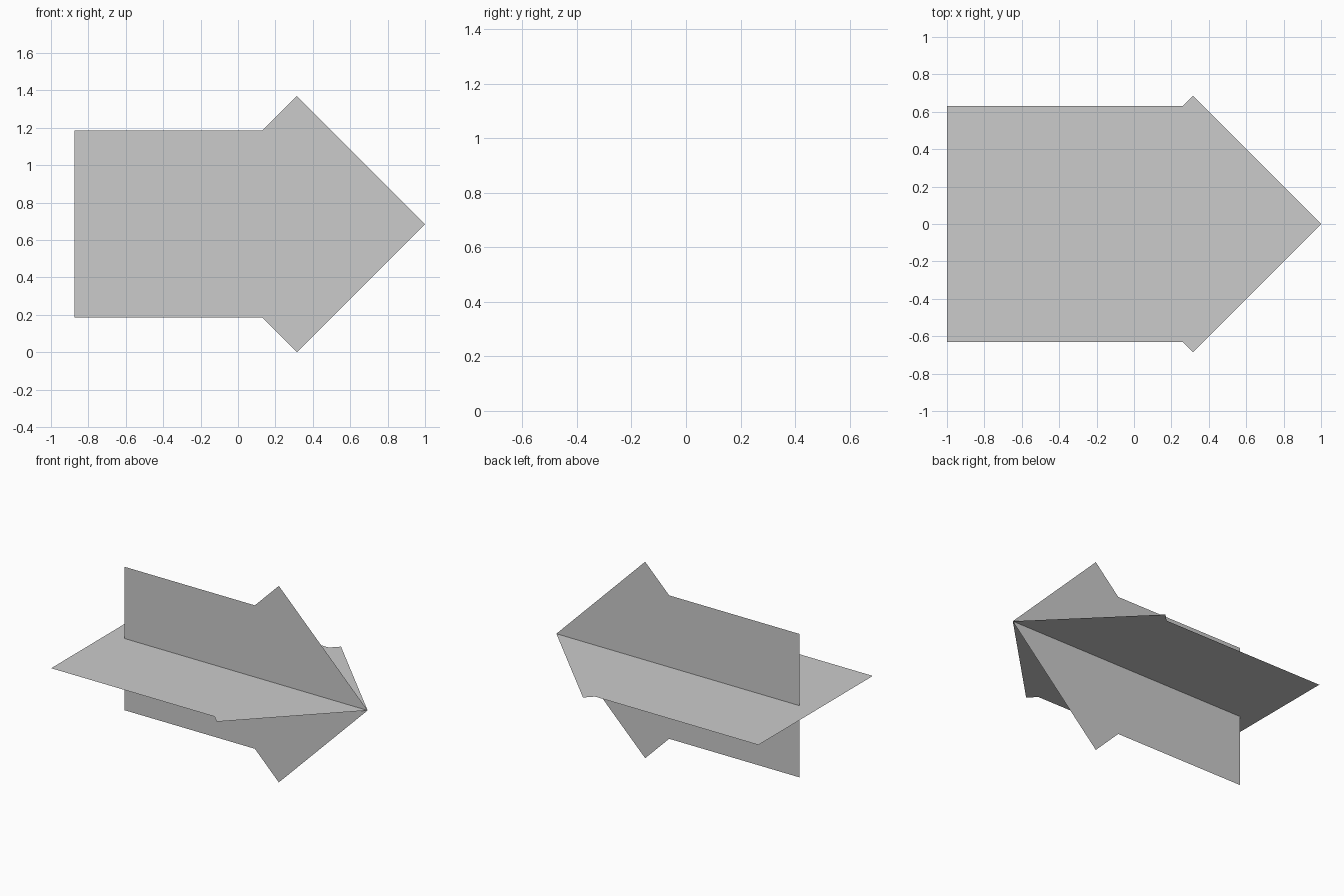
import bpy
import bmesh

if "Cube" in bpy.data.objects:
    bpy.data.objects.remove(bpy.data.objects["Cube"])

CENTRE_Z = 0.685   # height of the shared axis
TIP_X = 1.0        # point of the arrow
HEAD = 0.685       # half width of the 45 degree head


def arrow_sheet(name, back_x, half, to_3d):
    """Flat arrow-shaped sheet; to_3d places (along, across) in space."""
    barb_x = TIP_X - HEAD
    notch_x = barb_x - (HEAD - half)
    side = [(back_x, half), (notch_x, half), (barb_x, HEAD)]
    outline = side + [(TIP_X, 0)] + [(u, -v) for u, v in reversed(side)]
    bm = bmesh.new()
    bm.faces.new([bm.verts.new(to_3d(u, v)) for u, v in outline])
    # split along the shared axis so each half is its own flat face
    mesh = bpy.data.meshes.new(name)
    bm.to_mesh(mesh)
    bm.free()
    obj = bpy.data.objects.new(name, mesh)
    bpy.context.collection.objects.link(obj)
    return obj


# Upright sheet
arrow_sheet("vertical_arrow_sheet", -0.875, 0.50,
            lambda u, v: (u, 0, CENTRE_Z + v))

# Level sheet, longer and wider in the shaft
arrow_sheet("horizontal_arrow_sheet", -1.0, 0.63,
            lambda u, v: (u, -v, CENTRE_Z))
